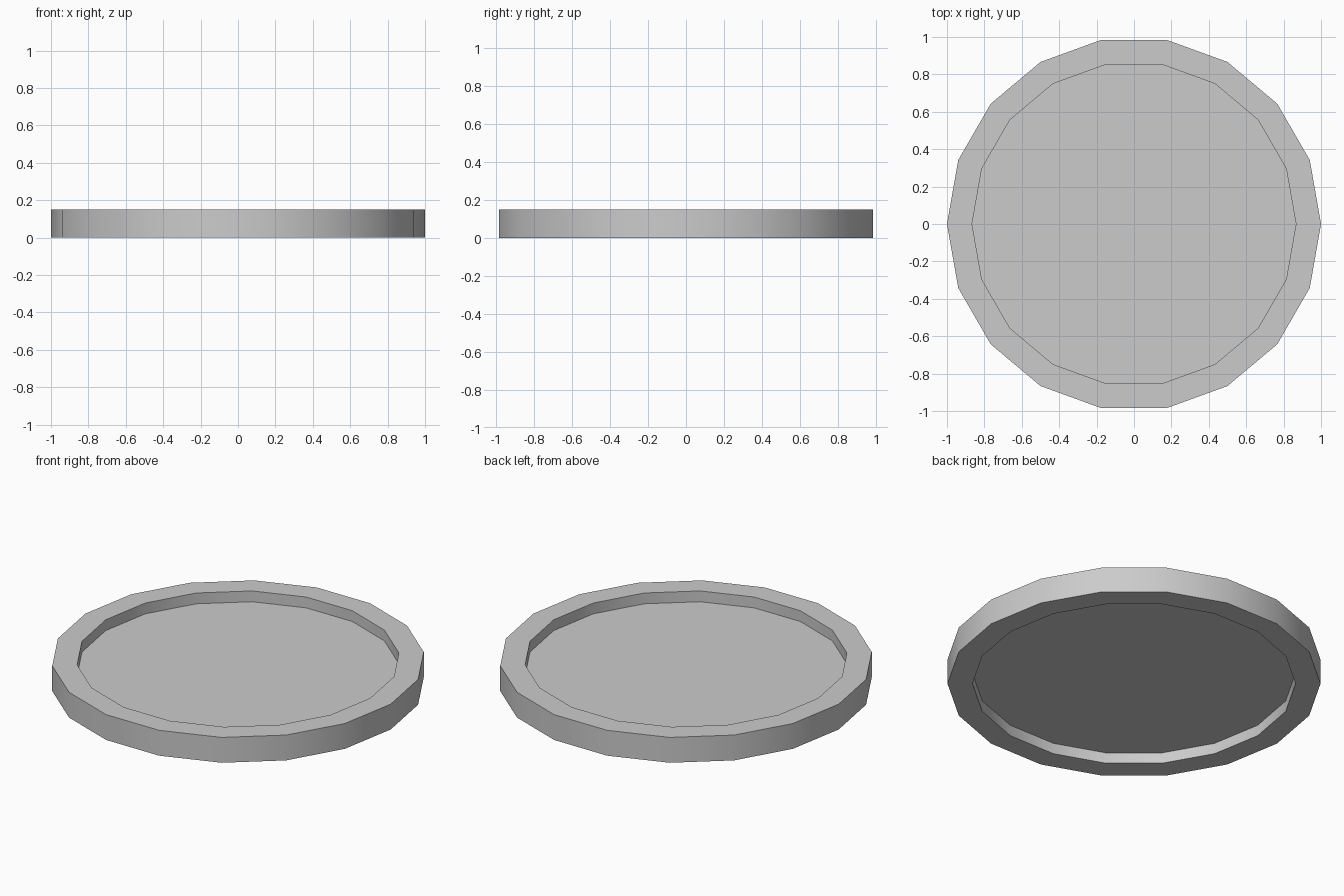
import bpy, bmesh
from math import cos, sin, tau, radians

if "Cube" in bpy.data.objects:
    bpy.data.objects.remove(bpy.data.objects["Cube"])

SIDES = 18
R_OUT, R_IN = 1.0, 0.866
HEIGHT, RECESS = 0.15, 0.064


def ring(bm, radius, z):
    return [bm.verts.new((radius * cos(tau * i / SIDES), radius * sin(tau * i / SIDES), z))
            for i in range(SIDES)]


# Disc with a raised rim on both faces: profile from lower panel, round the rim, to upper panel
profile = [(R_IN, RECESS), (R_IN, 0), (R_OUT, 0),
           (R_OUT, HEIGHT), (R_IN, HEIGHT), (R_IN, HEIGHT - RECESS)]

bm = bmesh.new()
rings = [ring(bm, r, z) for r, z in profile]
for a, b in zip(rings, rings[1:]):
    for i in range(SIDES):
        j = (i + 1) % SIDES
        bm.faces.new((a[i], a[j], b[j], b[i]))

# Recessed panels, bottom and top
bm.faces.new(rings[0][::-1])
bm.faces.new(rings[-1])
bmesh.ops.recalc_face_normals(bm, faces=bm.faces)

mesh = bpy.data.meshes.new("rimmed_disc")
bm.to_mesh(mesh)
bm.free()
disc = bpy.data.objects.new("rimmed_disc", mesh)
bpy.context.collection.objects.link(disc)

# Smooth walls, sharp rim edges
bpy.context.view_layer.objects.active = disc
disc.select_set(True)
bpy.ops.object.shade_smooth_by_angle(angle=radians(30))
